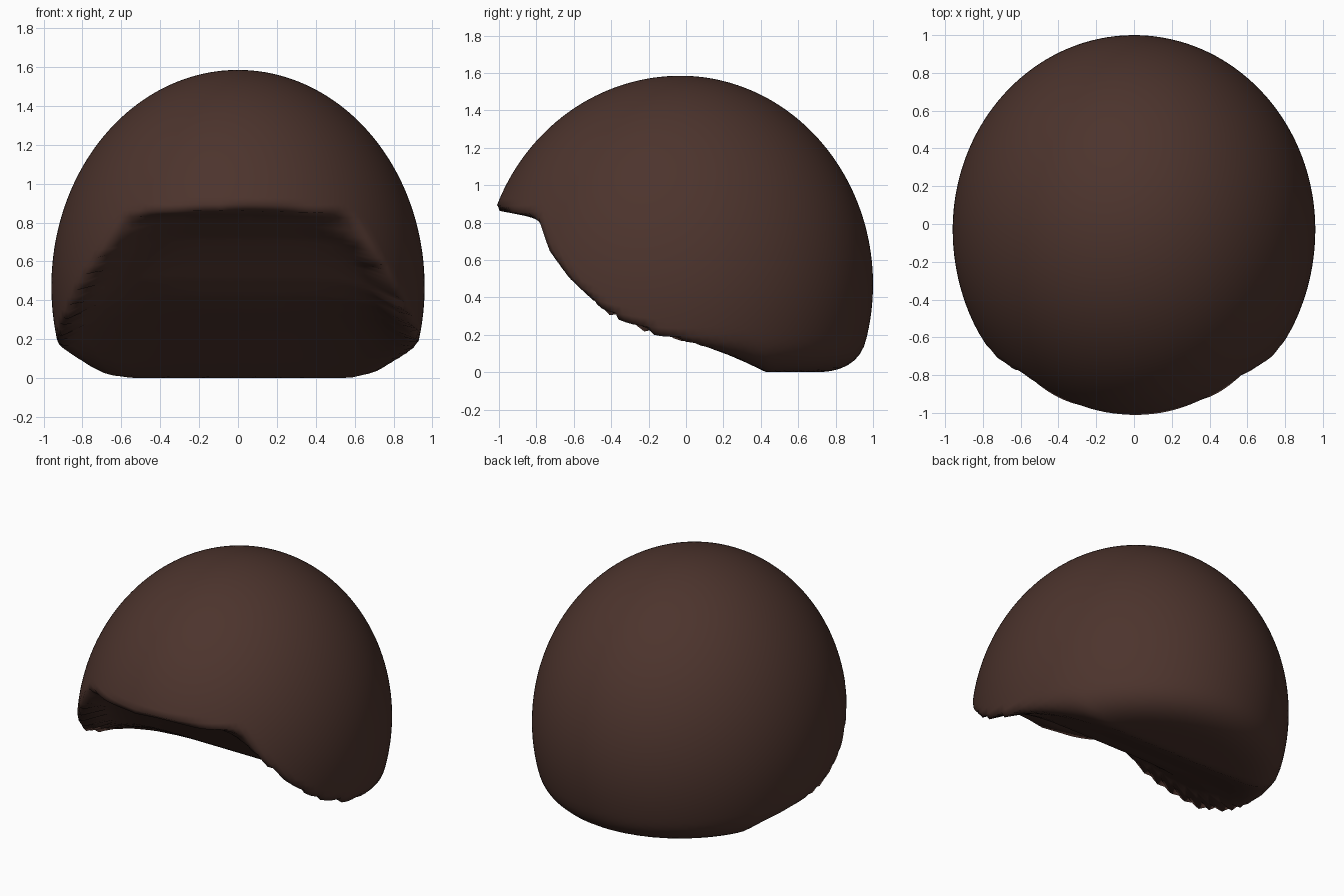
import bpy, bmesh, math
from mathutils import Vector

if "Cube" in bpy.data.objects:
    bpy.data.objects.remove(bpy.data.objects["Cube"])

# rim profile as (y, z): front brim, sloped sides, flat nape
PROFILE = [(-1.2, 0.88), (-0.97, 0.86), (-0.79, 0.82), (-0.73, 0.65), (-0.63, 0.51),
           (-0.42, 0.31), (-0.2, 0.205), (0.0, 0.14), (0.3, 0.03), (0.42, 0.0), (1.2, 0.0)]


def underside(x, y):
    """Height of the underside: rim profile at the sides, a shallow slope in the middle."""
    rim = 0.0
    for (y0, z0), (y1, z1) in zip(PROFILE, PROFILE[1:]):
        if y0 <= y <= y1:
            rim = z0 + (z1 - z0) * (y - y0) / (y1 - y0)
            break
    slope = 0.83 * (0.43 - y) / 1.23
    if y < -0.8 or slope <= rim:
        return rim
    width = 0.93 * math.sqrt(1 - (y / 1.04) ** 2)
    depth = max(0.65, min(1.0, 0.65 - (y + 0.3)))
    return rim + (slope - rim) * depth * max(0.0, 1 - abs(x / width) ** 5)


def inside(p):
    """Egg-shaped dome blended with the underside, softer at the nape."""
    dy = p.y + 0.03
    ry = 1.06 if dy < 0 else 1.03
    q = (p.x / 0.96) ** 2 + (dy / ry) ** 2 + ((p.z - 0.47) / 1.115) ** 2
    dome = 0.5 * (1 - q)
    floor = p.z - underside(p.x, p.y)
    k = 0.02 + 0.15 * max(0.0, min(1.0, (p.y + 0.1) / 0.4))
    h = max(0.0, k - abs(dome - floor)) / k
    return min(dome, floor) - h * h * k / 4 > 0


# hair cap: sphere pushed out to the blended surface
brown = bpy.data.materials.new("dark_brown")
brown.diffuse_color = (0.073, 0.034, 0.026, 1)
brown.use_nodes = True
brown.node_tree.nodes["Principled BSDF"].inputs["Base Color"].default_value = brown.diffuse_color

mesh = bpy.data.meshes.new("hair_cap")
bm = bmesh.new()
bmesh.ops.create_icosphere(bm, subdivisions=6, radius=1)
centre = Vector((0, 0.05, 1.0))
for v in bm.verts:
    d = v.co.normalized()
    lo, hi = 0.0, 2.5
    for _ in range(16):
        mid = (lo + hi) / 2
        if inside(centre + d * mid):
            lo = mid
        else:
            hi = mid
    v.co = centre + d * lo
for f in bm.faces:
    f.smooth = True
bm.to_mesh(mesh)
bm.free()
mesh.materials.append(brown)
cap = bpy.data.objects.new("hair_cap", mesh)
bpy.context.collection.objects.link(cap)
